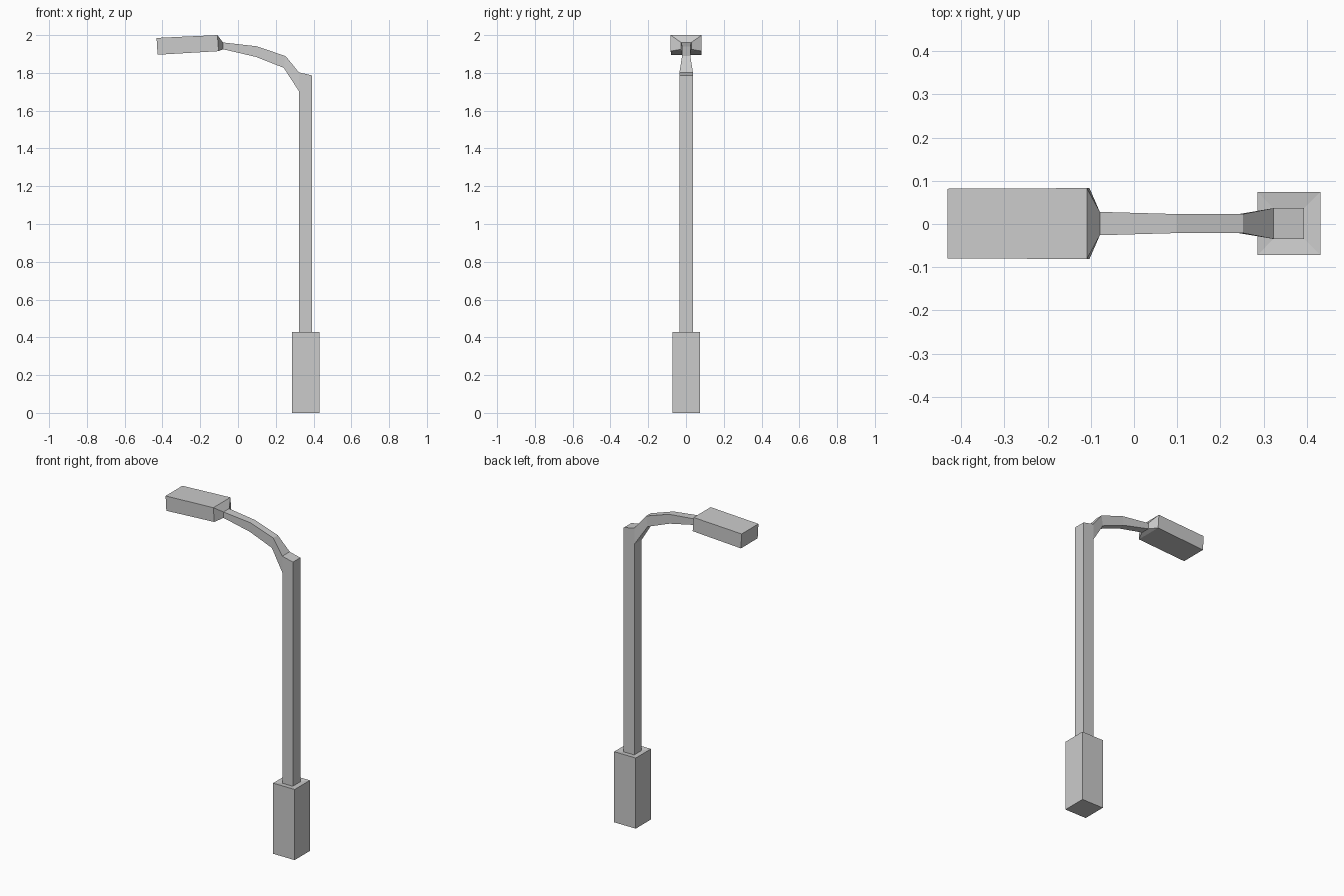
import bpy, bmesh

if "Cube" in bpy.data.objects:
    bpy.data.objects.remove(bpy.data.objects["Cube"])


def loft(name, sections, cap_start=False, cap_end=False):
    """Skin four-sided sections: (inner x, z), (outer x, z), half width in y."""
    bm = bmesh.new()
    rings = []
    for (px, pz), (qx, qz), w in sections:
        lo, hi = 0.001 - w, 0.001 + w
        pts = [(px, lo, pz), (px, hi, pz), (qx, hi, qz), (qx, lo, qz)]
        rings.append([bm.verts.new(p) for p in pts])
    for a, b in zip(rings, rings[1:]):
        for i in range(4):
            j = (i + 1) % 4
            bm.faces.new((a[j], a[i], b[i], b[j]))
    if cap_start:
        bm.faces.new(rings[0])
    if cap_end:
        bm.faces.new(rings[-1][::-1])
    # shared edges collapse cleanly into triangles
    bmesh.ops.remove_doubles(bm, verts=bm.verts, dist=0.0001)
    mesh = bpy.data.meshes.new(name)
    bm.to_mesh(mesh)
    bm.free()
    obj = bpy.data.objects.new(name, mesh)
    bpy.context.collection.objects.link(obj)
    return obj


pole_foot = ((0.322, 0.424), (0.393, 0.424), 0.0355)
arm_root = ((0.322, 1.704), (0.322, 1.803), 0.0355)
arm_tip = ((-0.079, 1.925), (-0.079, 1.961), 0.027)

# Square base, its top closing in on the pole
loft("base", [
    ((0.286, 0.0), (0.431, 0.0), 0.073),
    ((0.286, 0.429), (0.431, 0.429), 0.073),
    pole_foot,
], cap_start=True)

# Pole, turning over its sloped top into the arm opening
loft("pole", [
    pole_foot,
    ((0.322, 1.704), (0.393, 1.786), 0.0355),
    arm_root,
])

# Curved arm
loft("arm", [
    arm_root,
    ((0.242, 1.827), (0.252, 1.889), 0.022),
    ((0.094, 1.885), (0.098, 1.941), 0.022),
    arm_tip,
])

# Lamp head with tapered neck
loft("lamp_head", [
    arm_tip,
    ((-0.103, 1.915), (-0.109, 2.0), 0.082),
    ((-0.426, 1.896), (-0.431, 1.985), 0.0805),
], cap_end=True)
